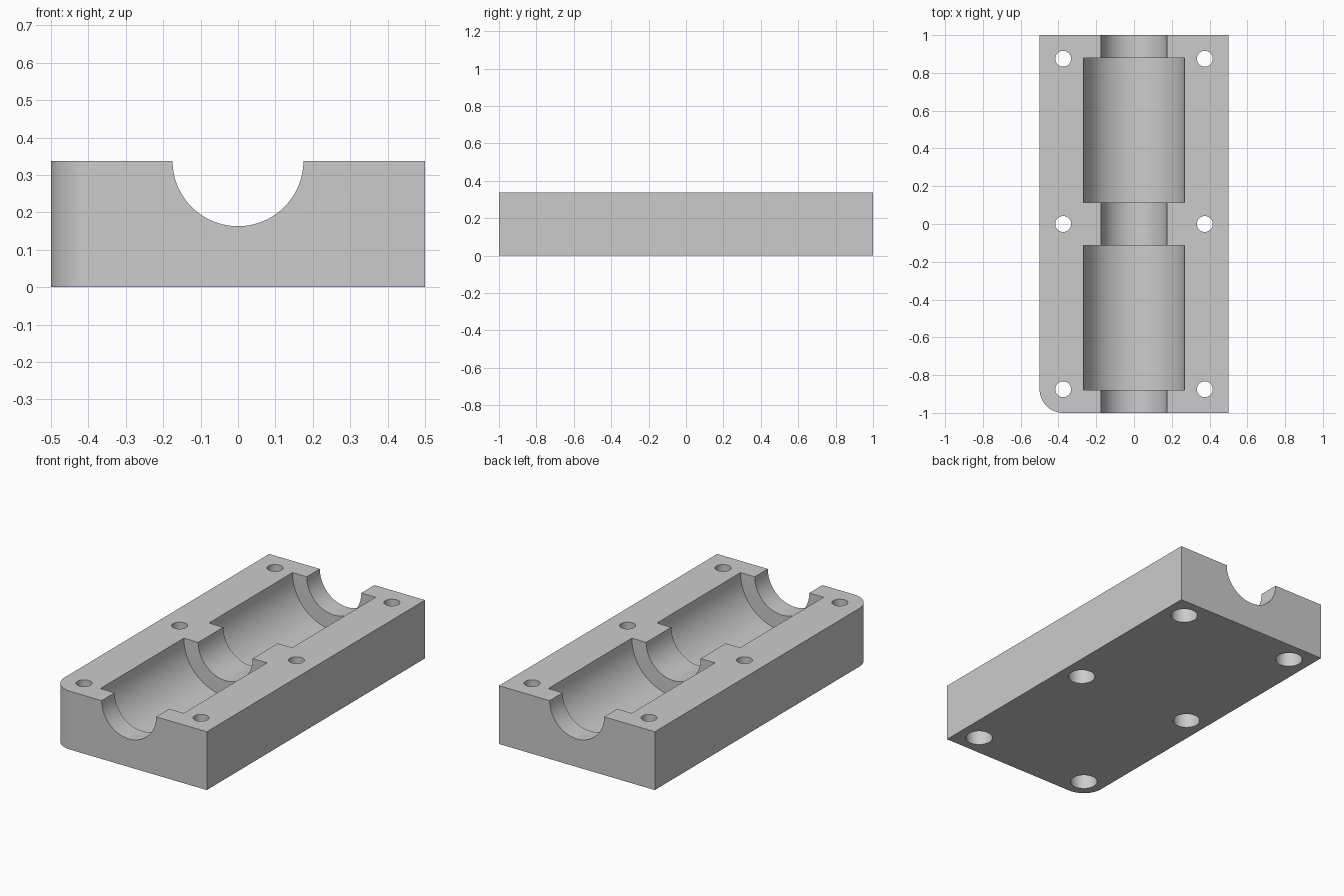
import bpy
import bmesh
from math import pi, sin, cos
from mathutils import Vector, Matrix

if "Cube" in bpy.data.objects:
    bpy.data.objects.remove(bpy.data.objects["Cube"], do_unlink=True)

HEIGHT = 0.338
SHAFT_R, BAY_R = 0.175, 0.267
BAY_START, BAY_END = 0.115, 0.88
HOLE_X, HOLE_Y = 0.375, 0.875
HOLE_R, BORE_R, BORE_DEPTH = 0.042, 0.073, 0.1
CORNER_R = 0.125

grey = bpy.data.materials.new("plain grey")
grey.use_nodes = True
colour = (0.6, 0.6, 0.6, 1)
grey.diffuse_color = colour
grey.node_tree.nodes["Principled BSDF"].inputs["Base Color"].default_value = colour


def make_object(name, bm):
    bmesh.ops.recalc_face_normals(bm, faces=bm.faces)
    mesh = bpy.data.meshes.new(name)
    bm.to_mesh(mesh)
    bm.free()
    mesh.materials.append(grey)
    obj = bpy.data.objects.new(name, mesh)
    bpy.context.collection.objects.link(obj)
    return obj


def lathe(name, profile, sides):
    """Closed solid of revolution about z from (radius, height) pairs."""
    bm = bmesh.new()
    rings = [[bm.verts.new((r * cos(2 * pi * i / sides), r * sin(2 * pi * i / sides), z))
              for i in range(sides)] for r, z in profile]
    for low, high in zip(rings, rings[1:]):
        for i in range(sides):
            j = (i + 1) % sides
            bm.faces.new((low[i], low[j], high[j], high[i]))
    bm.faces.new(rings[0])
    bm.faces.new(rings[-1])
    return make_object(name, bm)


def cut(target, cutter):
    cutter.hide_render = True
    mod = target.modifiers.new("cut", 'BOOLEAN')
    mod.operation = 'DIFFERENCE'
    mod.solver = 'EXACT'
    mod.object = cutter
    bpy.context.view_layer.objects.active = target
    bpy.ops.object.modifier_apply(modifier=mod.name)
    bpy.data.objects.remove(cutter, do_unlink=True)


# Block with one rounded upright corner
bm = bmesh.new()
bmesh.ops.create_cube(bm, size=1)
bmesh.ops.scale(bm, vec=(1, 2, HEIGHT), verts=bm.verts)
bmesh.ops.translate(bm, vec=(0, 0, HEIGHT / 2), verts=bm.verts)
corner = [e for e in bm.edges if all(v.co.x < 0 and v.co.y < 0 for v in e.verts)]
bmesh.ops.bevel(bm, geom=corner, offset=CORNER_R, segments=16, profile=0.5, affect='EDGES')
block = make_object("bearing_block", bm)

# Stepped half-round channel: narrow shaft groove with two wide bearing bays
half = [(SHAFT_R, BAY_START), (BAY_R, BAY_START), (BAY_R, BAY_END),
        (SHAFT_R, BAY_END), (SHAFT_R, 1.1)]
channel = lathe("channel_cutter", [(r, -y) for r, y in reversed(half)] + half, 80)
channel.data.transform(Matrix.Translation((0, 0, HEIGHT)) @ Matrix.Rotation(pi / 2, 4, 'X'))
cut(block, channel)

# Six screw holes, counterbored from underneath
for x in (-HOLE_X, HOLE_X):
    for y in (-HOLE_Y, 0, HOLE_Y):
        hole = lathe("hole_cutter", [(BORE_R, -0.1), (BORE_R, BORE_DEPTH),
                                     (HOLE_R, BORE_DEPTH), (HOLE_R, HEIGHT + 0.1)], 40)
        hole.data.transform(Matrix.Translation(Vector((x, y, 0))))
        cut(block, hole)

# Smooth the round walls and keep the edges crisp
bpy.ops.object.select_all(action='DESELECT')
block.select_set(True)
bpy.context.view_layer.objects.active = block
bpy.ops.object.shade_smooth_by_angle(angle=pi / 6)
